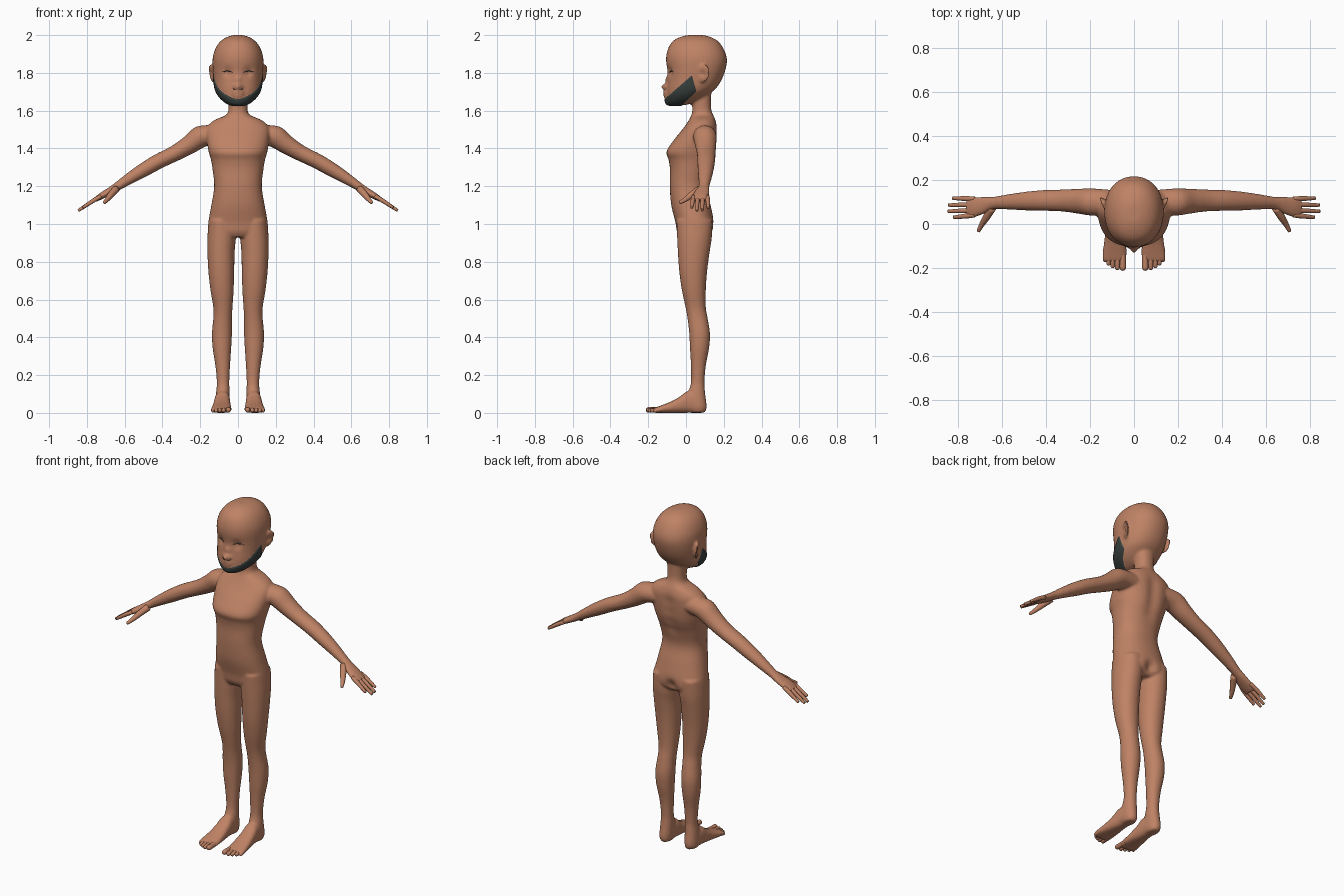
import bpy, bmesh, math
from mathutils import Vector as V

def material(name, rgb):
    m = bpy.data.materials.new(name)
    m.diffuse_color = (*rgb, 1)
    return m

skin = material("skin", (0.52, 0.225, 0.13))
hair = material("dark_hair", (0.04, 0.052, 0.048))

def spline(a, b, c, d, t):
    return 0.5 * (2*b + (c - a)*t + (2*a - 5*b + 4*c - d)*t*t + (3*b - a - 3*c + d)*t**3)

def loft(bm, rings, n=32, e=2.0, steps=4):
    """Closed smooth skin through rings of (centre, half axis u, half axis v)."""
    fine, last = [], len(rings) - 1
    for i in range(last):
        quad = [rings[max(0, i-1)], rings[i], rings[i+1], rings[min(last, i+2)]]
        for k in range(steps):
            fine.append([spline(*[q[j] for q in quad], k/steps) for j in range(3)])
    fine.append(rings[-1])
    loops = []
    for c, u, v in fine:
        loop = []
        for k in range(n):
            a = math.tau*k/n
            x, y = math.cos(a), math.sin(a)
            x, y = [math.copysign(abs(q)**(2/e), q) for q in (x, y)]
            loop.append(bm.verts.new(c + u*x + v*y))
        loops.append(loop)
    for p, q in zip(loops, loops[1:]):
        for k in range(n):
            bm.faces.new((p[k], p[(k+1) % n], q[(k+1) % n], q[k]))
    bm.faces.new(loops[0])
    bm.faces.new(loops[-1])

def upright(z, yf, yb, x0, x1):
    return (V(((x0+x1)/2, (yf+yb)/2, z)), V(((x1-x0)/2, 0, 0)), V((0, (yb-yf)/2, 0)))

def flip(rings, s):
    return [tuple(V((q.x*s, q.y, q.z)) for q in r) for r in rings]

def digit(bm, pts, s=1, n=12, tip=True):
    """Round tapering tube through (x, y, z, radius) points, with a rounded tip."""
    p = [V(q[:3]) for q in pts]
    d = (p[-1] - p[0]).normalized()
    u = d.cross(V((0.1, 0.3, 1))).normalized()
    v = d.cross(u)
    rings = [(c, u*q[3], v*q[3]) for c, q in zip(p, pts)]
    r = pts[-1][3]
    if tip:
        rings += [(p[-1] + d*r*0.6, u*r*0.75, v*r*0.75), (p[-1] + d*r*0.9, u*r*0.3, v*r*0.3)]
    loft(bm, flip(rings, s), n, 2, 3)

def finish(bm, name, mats):
    bmesh.ops.recalc_face_normals(bm, faces=bm.faces)
    for f in bm.faces:
        f.smooth = True
    me = bpy.data.meshes.new(name)
    bm.to_mesh(me)
    bm.free()
    for m in mats:
        me.materials.append(m)
    ob = bpy.data.objects.new(name, me)
    bpy.context.collection.objects.link(ob)
    return ob

bm = bmesh.new()
# head: z, front, back, half width
head = [(1.628, -.085, -.02, .03), (1.638, -.1, .03, .056), (1.66, -.105, .08, .086), (1.69, -.104, .125, .11),
        (1.72, -.102, .16, .122), (1.76, -.098, .187, .128), (1.81, -.098, .207, .133), (1.86, -.105, .217, .135),
        (1.9, -.103, .211, .13), (1.94, -.09, .192, .114), (1.97, -.067, .167, .09), (1.99, -.03, .13, .058),
        (2.0, .01, .09, .025)]
loft(bm, [upright(z, f, b, -w, w) for z, f, b, w in head], 40, 2.15)
# neck and torso
torso = [(1.72, .035, .135, .055), (1.64, .033, .132, .051), (1.6, .033, .135, .051), (1.575, .028, .145, .066),
         (1.55, .015, .156, .125), (1.51, -.012, .166, .165), (1.45, -.06, .166, .166), (1.385, -.103, .16, .156),
         (1.34, -.092, .147, .143), (1.29, -.085, .127, .135), (1.2, -.086, .108, .126), (1.1, -.078, .13, .141),
         (1.01, -.056, .148, .157), (.96, -.048, .143, .155), (.93, -.03, .11, .12)]
loft(bm, [upright(z, f, b, -w, w) for z, f, b, w in torso], 40, 2.3)
# legs: z, inner, outer, front, back
leg = [(1.02, .02, .155, -.05, .14), (.93, .012, .162, -.047, .137), (.85, .018, .162, -.043, .125),
       (.75, .02, .157, -.036, .112), (.65, .023, .146, -.022, .105), (.56, .029, .131, -.003, .105),
       (.5, .032, .131, .008, .115), (.42, .032, .138, .017, .127), (.34, .036, .134, .021, .122),
       (.25, .042, .12, .026, .105), (.16, .046, .112, .026, .098), (.1, .044, .117, .01, .102),
       (.03, .046, .12, .0, .11), (.002, .055, .11, .02, .098)]
# feet: y, inner, outer, height
foot = [(.1, .06, .1, .05), (.06, .046, .119, .09), (.01, .042, .124, .115), (-.03, .04, .129, .088),
        (-.08, .036, .136, .06), (-.13, .034, .143, .04), (-.165, .036, .144, .027), (-.175, .05, .13, .018)]
# arms and palms: x, y, z, half thickness, half depth
arm = [(.1, .1, 1.475, .06, .055), (.19, .1, 1.465, .06, .062), (.26, .104, 1.418, .05, .056),
       (.33, .107, 1.376, .043, .05), (.42, .107, 1.332, .041, .047), (.5, .104, 1.286, .038, .042),
       (.58, .1, 1.237, .03, .034), (.64, .095, 1.198, .023, .029), (.68, .086, 1.173, .02, .039),
       (.725, .077, 1.147, .017, .046), (.76, .075, 1.126, .012, .044)]
for s in (-1, 1):
    loft(bm, flip([upright(z, f, b, i, o) for z, i, o, f, b in leg], s), 32, 2.1)
    loft(bm, flip([(V(((i+o)/2, y, h/2)), V(((o-i)/2, 0, 0)), V((0, 0, h/2))) for y, i, o, h in foot], s), 24, 2.5)
    loft(bm, flip([(V((x, y, z)), V((.55, 0, .83))*t, V((0, d, 0))) for x, y, z, t, d in arm], s), 24)
    # ears, flaring outwards to the back
    loft(bm, flip([(V((.128 + .014*k, .09 + .004*k, 1.793 + .006*k)), V((.35, .94, .1))*r*.033, V((.12, .05, 1))*r*.05)
                   for k, r in ((-.6, .6), (0, .8), (.7, 1), (1.1, .9), (1.3, .6))], s), 24)
body = finish(bm, "body", [skin, hair])

# fuse the parts into one smooth skin
rm = body.modifiers.new("fuse", 'REMESH')
rm.mode, rm.voxel_size, rm.use_smooth_shade = 'VOXEL', 0.007, True
sm = body.modifiers.new("soften", 'SMOOTH')
sm.factor, sm.iterations = 0.5, 6
bpy.context.view_layer.objects.active = body
for m in ("fuse", "soften"):
    bpy.ops.object.modifier_apply(modifier=m)

# push details into the skin: centre, radius, shift
brushes = [((0, -.1, 1.727), .015, (0, -.03, 0)), ((0, -.1, 1.765), .015, (0, -.011, 0)),
           ((0, -.105, 1.698), .013, (0, -.014, 0)), ((0, -.105, 1.676), .013, (0, -.011, 0)),
           ((0, -.1, 1.642), .018, (0, -.006, 0)), ((0, .15, .97), .028, (0, -.022, 0))]
brushes += [((0, .16, z), .032, (0, -.01, 0)) for z in (1.3, 1.36, 1.42, 1.48)]
for s in (-1, 1):
    brushes += [((s*.055, -.09, 1.803), .02, (0, .013, 0)), ((s*.055, -.09, 1.806), .011, (0, -.007, 0)),
                ((s*.018, -.1, 1.727), .009, (0, -.008, 0)), ((s*.02, -.105, 1.696), .011, (0, -.008, 0)),
                ((s*.02, -.105, 1.677), .011, (0, -.006, 0)), ((s*.148, .085, 1.795), .014, (-s*.009, 0, 0))]
bm = bmesh.new()
bm.from_mesh(body.data)
for c, r, d in brushes:
    c, d = V(c), V(d)
    for v in bm.verts:
        q = (v.co - c).length_squared / (r*r)
        if q < 9:
            v.co += d*math.exp(-q*0.7)

# beard: cut the jaw along three straight lines seen from the side
lines = [((-.1, 1.672), (.028, 1.785)), ((.03, 1.79), (.055, 1.7)), ((.055, 1.705), (-.02, 1.632))]
planes = [(V((0, *a)), V((0, a[1]-b[1], b[0]-a[0])).normalized()) for a, b in lines]

def on_jaw(c):
    return 1.6 < c.z < 1.82 and c.y < .09

for co, no in planes:
    fs = [f for f in bm.faces if on_jaw(f.calc_center_median())]
    geom = fs + list({e for f in fs for e in f.edges}) + list({v for f in fs for v in f.verts})
    bmesh.ops.bisect_plane(bm, geom=geom, plane_co=co, plane_no=no, dist=1e-5)
for f in bm.faces:
    c = f.calc_center_median()
    if on_jaw(c) and all((c - co).dot(no) < 0 for co, no in planes):
        f.material_index = 1
bm.normal_update()
for v in bm.verts:
    if v.link_faces and all(f.material_index for f in v.link_faces):
        v.co += v.normal*.004
for f in bm.faces:
    f.smooth = True
bm.to_mesh(body.data)
bm.free()
bpy.context.view_layer.update()

# fingers, thumbs and toes
hands, toes = bmesh.new(), bmesh.new()
fingers = [(.114, .819, .117, 1.088), (.089, .837, .086, 1.077), (.063, .839, .058, 1.075), (.041, .816, .031, 1.09)]
toe_tips = [(.051, -.2, .014), (.076, -.2, .011), (.097, -.192, .01), (.116, -.18, .01), (.133, -.164, .009)]
for s in (-1, 1):
    for y, x, ty, tz in fingers:
        digit(hands, [(.725, y, 1.147, .011), (.765, (y+ty)/2, 1.124, .0115), (x, ty, tz, .008)], s)
    digit(hands, [(.645, .075, 1.185, .02), (.672, .03, 1.155, .017), (.692, -.002, 1.13, .0125), (.706, -.029, 1.115, .009)], s)
    for x, y, r in toe_tips:
        digit(toes, [(x, -.13, .018, r), (x, y + .025, .017, r), (x, y, r + .002, r)], s)
finish(hands, "fingers", [skin])
finish(toes, "toes", [skin])

# thin dark eyelash, brow and nostril lines laid on the face
lines_bm = bmesh.new()
strokes = [[(.03, 1.803, .001), (.045, 1.808, .0025), (.065, 1.809, .003), (.085, 1.805, .001)],
           [(.006, 1.712, .001), (.015, 1.711, .002), (.026, 1.717, .001)]]
for s in (-1, 1):
    for stroke in strokes:
        pts = []
        for x, z, r in stroke:
            hit, loc, _, _ = body.ray_cast(V((x, -1, z)), V((0, 1, 0)))
            pts.append((x, loc.y if hit else -.09, z, r))
        digit(lines_bm, pts, s, 8, False)
finish(lines_bm, "face_lines", [hair])
